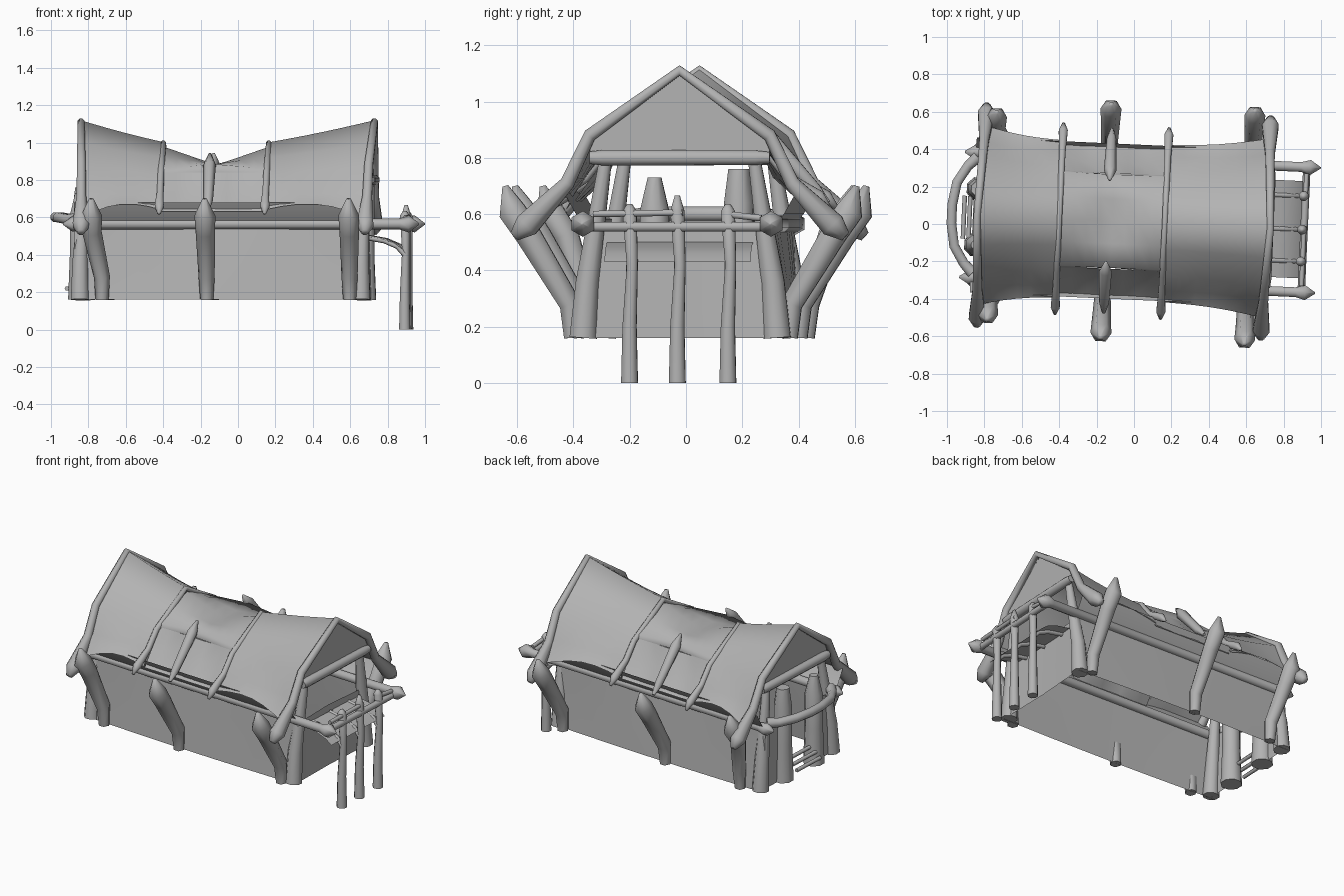
import bpy, bmesh, math
from mathutils import Matrix, Vector

cube = bpy.data.objects.get("Cube")
if cube:
    bpy.data.objects.remove(cube, do_unlink=True)

grey = bpy.data.materials.new("weathered grey")
grey.use_nodes = True
colour = (0.45, 0.45, 0.45, 1)
grey.diffuse_color = colour
grey.node_tree.nodes["Principled BSDF"].inputs["Base Color"].default_value = colour

# the whole house is turned slightly on the ground
TURN = Matrix.Translation((0, 0.01, 0)) @ Matrix.Rotation(math.radians(-2.6), 4, "Z")


def finish(name, bm, angle):
    bmesh.ops.recalc_face_normals(bm, faces=bm.faces)
    mesh = bpy.data.meshes.new(name)
    bm.to_mesh(mesh)
    bm.free()
    mesh.transform(TURN)
    mesh.materials.append(grey)
    obj = bpy.data.objects.new(name, mesh)
    bpy.context.collection.objects.link(obj)
    bpy.ops.object.select_all(action="DESELECT")
    obj.select_set(True)
    bpy.context.view_layer.objects.active = obj
    bpy.ops.object.shade_smooth_by_angle(angle=math.radians(angle))


def pole(name, points, radii, sides=8, angle=75):
    """Tapered tube through points."""
    bm = bmesh.new()
    pts = [Vector(p) for p in points]
    if not isinstance(radii, (list, tuple)):
        radii = [radii] * len(pts)
    rings = []
    for i, p in enumerate(pts):
        d = (pts[min(i + 1, len(pts) - 1)] - pts[max(i - 1, 0)]).normalized()
        ref = Vector((1, 0, 0)) if abs(d.x) < 0.8 else Vector((0, 0, 1))
        u = d.cross(ref).normalized()
        v = d.cross(u)
        turns = [math.tau * (k + 0.5) / sides for k in range(sides)]
        rings.append([bm.verts.new(p + radii[i] * (u * math.cos(a) + v * math.sin(a))) for a in turns])
    for a, b in zip(rings, rings[1:]):
        for k in range(sides):
            n = (k + 1) % sides
            bm.faces.new((a[k], a[n], b[n], b[k]))
    bm.faces.new(rings[0])
    bm.faces.new(rings[-1])
    finish(name, bm, angle)


def sheet(name, rows, angle=180):
    """Cloth or wall lofted through equal rows of points."""
    bm = bmesh.new()
    grid = [[bm.verts.new(p) for p in row] for row in rows]
    for a, b in zip(grid, grid[1:]):
        for k in range(len(a) - 1):
            bm.faces.new((a[k], a[k + 1], b[k + 1], b[k]))
    finish(name, bm, angle)


def arch(x, half, lean=0):
    """Mirror a half profile of (y, z), eave to ridge; lean moves the eaves along x."""
    full = half + [(-y, z) for y, z in reversed(half[:-1])]
    return [(x + lean * min(1, abs(y) / 0.5), y, z) for y, z in full]


def mix(a, b, t):
    return [(p[0] + (q[0] - p[0]) * t, p[1] + (q[1] - p[1]) * t) for p, q in zip(a, b)]


# roof cloth sections: eave, lower slope, shoulder, ridge
END = [(0.48, 0.60), (0.39, 0.73), (0.32, 0.88), (0.16, 1.00), (0, 1.12)]
INNER = [(0.42, 0.64), (0.36, 0.73), (0.28, 0.83), (0.14, 0.92), (0, 1.0)]


def end_roof(name, x_end, x_inner, lean):
    rows = []
    for i in range(7):
        t = i / 6
        dip = math.sin(math.pi * t)
        half = [(y * (1 - 0.03 * dip), z - 0.005 * dip) for y, z in mix(END, INNER, t)]
        half[0] = (half[0][0], half[0][1] + 0.055 * dip)
        rows.append(arch(x_end + (x_inner - x_end) * t, half, lean * (1 - t)))
    sheet(name, rows)


end_roof("right_roof_cloth", -0.845, -0.39, 0.03)
end_roof("left_roof_cloth", 0.735, 0.16, -0.03)

# middle cloth: steep side panels, then a lipped top sagging between the inner frames
HIGH = [(0.26, 0.84), (0.25, 0.86), (0.12, 0.925), (0, 0.975)]
LOW = [(0.25, 0.84), (0.25, 0.885), (0.12, 0.885), (0, 0.88)]
panel_rows, top_rows = [], []
for i in range(9):
    t = i / 8
    x = -0.39 + 0.55 * t
    pinch = 0.04 * math.sin(2 * math.pi * t) ** 2
    panel_rows.append([(x, 0.41, 0.63), (x, 0.34 - pinch, 0.73), (x, 0.255, 0.84)])
    top_rows.append(arch(x, mix(HIGH, LOW, 1 - abs(2 * t - 1))))
sheet("middle_roof_top", top_rows)
for s, side in ((-1, "front"), (1, "back")):
    sheet(side + "_middle_panel", [[(x, s * y, z) for x, y, z in row] for row in panel_rows])

# gable cloths hanging from the end arches to the cross beams
for label, x in (("right", -0.81), ("left", 0.71)):
    steps = [(i / 5 - 1) * 0.32 for i in range(11)]
    top = [1.10 - 0.72 * abs(y) for y in steps]
    sheet(label + "_gable_cloth", [[(x, y, z) for y, z in zip(steps, top)],
                                   [(x, y, z * 0.5 + 0.405) for y, z in zip(steps, top)],
                                   [(x, y, 0.81) for y in steps]])

# roof frames with flared lower tips
END_FRAME = [(0.59, 0.52), (0.545, 0.56), (0.40, 0.71), (0.32, 0.88), (0, 1.11)]
INNER_FRAME = [(0.51, 0.62), (0.47, 0.66), (0.36, 0.73), (0.28, 0.83), (0, 0.995)]
END_RADII = [0.02, 0.048, 0.028, 0.025, 0.02]
INNER_RADII = [0.008, 0.026, 0.019, 0.018, 0.016]
for name, x, lean, half, radii in (
    ("right_end_frame", -0.84, 0.025, END_FRAME, END_RADII),
    ("right_inner_frame", -0.40, 0, INNER_FRAME, INNER_RADII),
    ("left_inner_frame", 0.165, 0, INNER_FRAME, INNER_RADII),
    ("left_end_frame", 0.73, -0.025, END_FRAME, END_RADII),
):
    pole(name, arch(x, half, lean), radii + radii[-2::-1], 8)

for s, side in ((-1, "front"), (1, "back")):
    # long wall with its upper part meeting the cloth
    wall = []
    for i in range(9):
        x = -0.86 + 1.56 * i / 8
        bulge = 0.012 * math.sin(math.pi * i / 8)
        wall.append([(x, s * y, z) for y, z in
                     ((0.365 + bulge, 0.16), (0.345 + bulge, 0.36), (0.335, 0.56), (0.37, 0.60), (0.415, 0.68))])
    sheet(side + "_wall", wall, 40)
    # eave beam with flared points
    pole(side + "_eave_beam",
         [(x, s * 0.335, 0.565) for x in (-0.92, -0.87, -0.82, 0.88, 0.93, 0.985)],
         [0.006, 0.042, 0.03, 0.03, 0.046, 0.004], 6)
    # bent outer posts
    for label, x, lean, reach in (("right", -0.71, -0.05, 0.53), ("middle", -0.15, 0, 0.60),
                                  ("left", 0.615, 0.005, 0.60)):
        pole(f"{side}_{label}_bent_post",
             [(x, s * 0.385, 0.16), (x, s * 0.395, 0.28), (x + lean, s * (reach - 0.06), 0.52),
              (x + lean, s * reach, 0.61), (x + lean, s * (reach + 0.025), 0.70)],
             [0.035, 0.043, 0.052, 0.056, 0.012], 6)
    # middle spindle holding the lip of the cloth
    pole(side + "_middle_spindle",
         [(-0.14, s * 0.49, 0.64), (-0.14, s * 0.44, 0.69), (-0.14, s * 0.27, 0.88), (-0.14, s * 0.22, 0.94)],
         [0.01, 0.026, 0.034, 0.008], 6)
    # leaning corner posts
    for label, x in (("right", -0.83), ("left", 0.675)):
        pole(f"{side}_{label}_corner_post",
             [(x, s * 0.345, 0.16), (x, s * 0.33, 0.36), (x + 0.02, s * 0.265, 0.79)],
             [0.052, 0.044, 0.024], 8)

# cross beams under the end gables
for label, x in (("right", -0.82), ("left", 0.72)):
    pole(label + "_cross_beam", [(x, y, 0.80) for y in (-0.32, -0.27, 0.27, 0.32)],
         [0.024, 0.03, 0.028, 0.022], 8)

# closed wall and curved apron at the left end
sheet("left_end_wall", [[(0.70, -0.35, 0.16), (0.69, -0.32, 0.54)],
                        [(0.69, 0, 0.16), (0.67, 0, 0.54)],
                        [(0.70, 0.35, 0.16), (0.69, 0.32, 0.54)]], 60)
sheet("left_apron", [[(x, y, z) for y in (-0.26, 0, 0.26)]
                     for x, z in ((0.68, 0.50), (0.78, 0.485), (0.85, 0.46), (0.89, 0.43))])

# porch posts, bracing and rails
for i, y in enumerate((-0.17, 0.0, 0.18)):
    pole(f"porch_post_{i + 1}",
         [(0.90, y, 0), (0.90, y, 0.2), (0.905, y + 0.01, 0.42), (0.90, y, 0.61), (0.90, y, 0.665 - 0.03 * (i != 1))],
         [0.032, 0.027, 0.021, 0.027, 0.010], 8)
    pole(f"porch_brace_{i + 1}",
         [(0.68, y, 0.495), (0.79, y, 0.475), (0.86, y, 0.445), (0.90, y, 0.40)], 0.014, 6)
pole("porch_bar", [(0.91, -0.335, 0.555), (0.91, 0.335, 0.555)], 0.02, 6)
for i, (a, b) in enumerate(((-0.30, 0.02), (0.17, 0.30))):
    pole(f"porch_rail_{i + 1}", [(0.91, a, 0.60), (0.91, b, 0.605 - 0.02 * i)], 0.013, 6)

# thick door pillars, side walls and round rail at the right end
for i, (y, top, tip) in enumerate(((-0.16, 0.73, 0.026), (0.14, 0.76, 0.04))):
    pole(f"door_pillar_{i + 1}",
         [(-0.84, y, 0.16), (-0.84, y, 0.4), (-0.84, y, top - 0.12), (-0.84, y, top)],
         [0.066, 0.056, 0.056, tip], 8)
for name, a, b in (("front", -0.36, -0.16), ("back", 0.14, 0.36)):
    sheet(name + "_door_wall", [[(-0.84, a, 0.16), (-0.84, a * 0.9, 0.56)],
                                [(-0.84, b, 0.16), (-0.84, b * 0.9, 0.56)]], 40)
pole("round_rail",
     [(-0.85, -0.31, 0.59), (-0.90, -0.26, 0.59), (-0.955, -0.17, 0.60), (-0.975, -0.05, 0.60),
      (-0.975, 0.05, 0.60), (-0.955, 0.17, 0.60), (-0.90, 0.26, 0.59), (-0.85, 0.31, 0.59)],
     [0.034] + [0.028] * 6 + [0.034], 8)
for i in range(3):
    pole(f"door_step_{i + 1}", [(-0.91 + 0.03 * i, y, 0.22 + 0.03 * i) for y in (-0.13, 0.10)], 0.012, 6)
